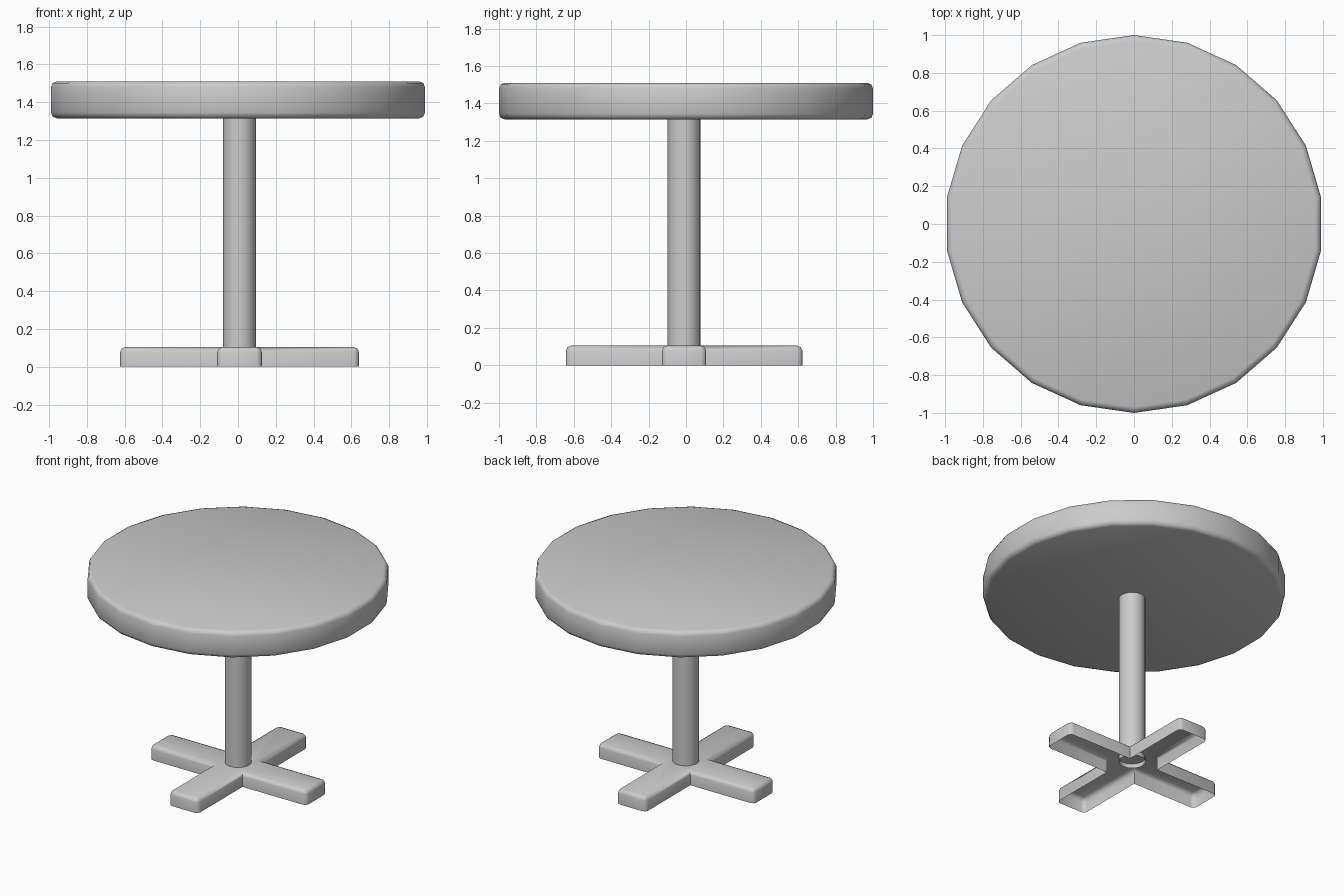
import bpy, bmesh
from math import sin, cos, tau, radians

cube = bpy.data.objects.get("Cube")
if cube:
    bpy.data.objects.remove(cube, do_unlink=True)

grey = bpy.data.materials.new("plain grey")
grey.use_nodes = True
grey.diffuse_color = (0.6, 0.6, 0.6, 1)
grey.node_tree.nodes["Principled BSDF"].inputs["Base Color"].default_value = (0.6, 0.6, 0.6, 1)

CENTRE = (0.008, -0.01)  # the post and foot stand slightly off the top's centre


def polygon(sides, radius):
    """Counter-clockwise outline with a corner on +y."""
    return [(-radius * sin(tau * i / sides), radius * cos(tau * i / sides)) for i in range(sides)]


def prism(name, outline, z0, z1, centre=(0, 0), top=True, bottom=True,
          bevel=0.0, bevel_rule=None, smooth_angle=60):
    """Extruded outline with optional caps and bevelled edges."""
    bm = bmesh.new()
    low, high = ([bm.verts.new((x + centre[0], y + centre[1], z)) for x, y in outline]
                 for z in (z0, z1))
    n = len(outline)
    for i in range(n):
        j = (i + 1) % n
        bm.faces.new((low[i], low[j], high[j], high[i]))
    if top:
        bm.faces.new(high)
    if bottom:
        bm.faces.new(low[::-1])
    bm.normal_update()
    if bevel:
        edges = [e for e in bm.edges if bevel_rule(e)]
        bmesh.ops.bevel(bm, geom=edges, offset=bevel, segments=2, profile=0.5, affect='EDGES')
    mesh = bpy.data.meshes.new(name)
    bm.to_mesh(mesh)
    bm.free()
    mesh.materials.append(grey)
    obj = bpy.data.objects.new(name, mesh)
    bpy.context.collection.objects.link(obj)
    bpy.ops.object.select_all(action='DESELECT')
    obj.select_set(True)
    bpy.context.view_layer.objects.active = obj
    bpy.ops.object.shade_smooth_by_angle(angle=radians(smooth_angle))
    return obj


def is_vertical(edge):
    a, b = edge.verts
    return abs(a.co.z - b.co.z) > 0.01


# Round top with softened rims
prism("table_top", polygon(22, 1.0), 1.315, 1.51, bevel=0.03,
      bevel_rule=lambda e: not is_vertical(e))

# Post, an open tube reaching into the hollow foot
prism("post", polygon(22, 0.088), 0.073, 1.315, CENTRE, top=False, bottom=False)

# Cross-shaped foot, hollow underneath
REACH, HALF = 0.632, 0.118
cross = []
x_arm = [(HALF, -HALF), (REACH, -HALF), (REACH, HALF)]
for turn in range(4):
    for x, y in x_arm:
        for _ in range(turn):
            x, y = -y, x
        cross.append((x, y))

prism("cross_foot", cross, 0.0, 0.105, CENTRE, bottom=False, bevel=0.028,
      bevel_rule=lambda e: len(e.link_faces) == 2 and e.is_convex)
